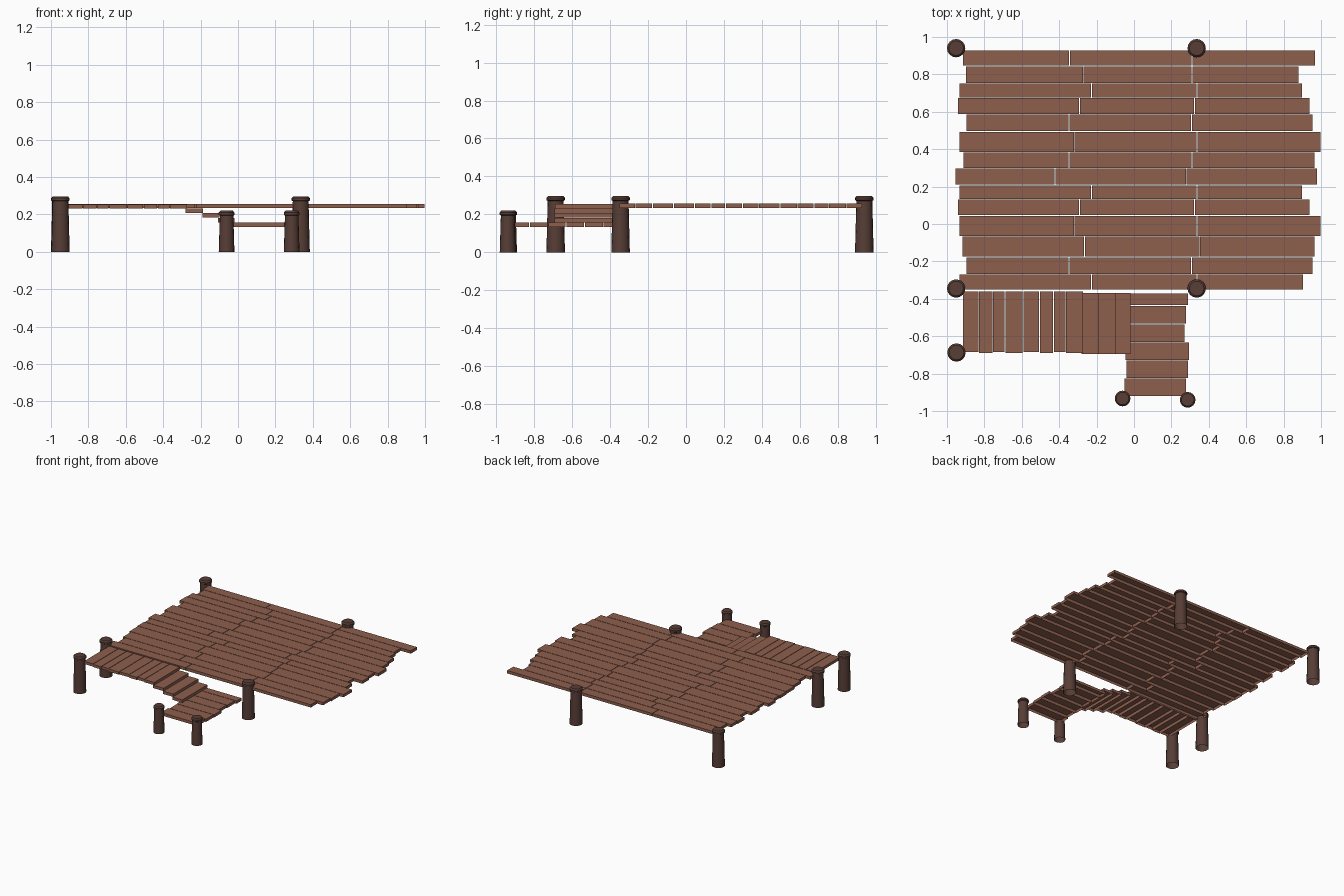
import bpy, bmesh, math

if "Cube" in bpy.data.objects:
    bpy.data.objects.remove(bpy.data.objects["Cube"])


def material(name, color):
    m = bpy.data.materials.new(name)
    m.diffuse_color = (*color, 1)
    m.use_nodes = True
    m.node_tree.nodes["Principled BSDF"].inputs["Base Color"].default_value = m.diffuse_color
    return m


PLANK = material("plank_wood", (0.27, 0.115, 0.076))
POST = material("post_wood", (0.095, 0.047, 0.037))


def finish(bm, name, mat):
    me = bpy.data.meshes.new(name)
    bm.to_mesh(me)
    bm.free()
    me.materials.append(mat)
    ob = bpy.data.objects.new(name, me)
    bpy.context.collection.objects.link(ob)
    return ob


def plank(bm, x0, x1, y0, y1, z0, z1):
    """A plank shell: top and four sides, open underneath."""
    lo = [bm.verts.new((x, y, z0)) for x, y in ((x0, y0), (x1, y0), (x1, y1), (x0, y1))]
    hi = [bm.verts.new((v.co.x, v.co.y, z1)) for v in lo]
    bm.faces.new(hi)
    for i in range(4):
        j = (i + 1) % 4
        bm.faces.new((lo[i], lo[j], hi[j], hi[i]))


GAP = 0.002

# Main deck: rows of three planks (back edge y, left end, two joints, right end)
rows = [
    (0.93, -0.915, -0.345, 0.31, 0.97),
    (0.845, -0.90, -0.272, 0.31, 0.882),
    (0.753, -0.936, -0.227, 0.337, 0.90),
    (0.675, -0.942, -0.292, 0.323, 0.94),
    (0.587, -0.898, -0.347, 0.308, 0.957),
    (0.495, -0.936, -0.32, 0.337, 1.0),
    (0.383, -0.914, -0.347, 0.31, 0.968),
    (0.298, -0.957, -0.422, 0.28, 0.98),
    (0.208, -0.936, -0.227, 0.337, 0.90),
    (0.132, -0.942, -0.292, 0.323, 0.94),
    (0.045, -0.936, -0.32, 0.337, 1.0),
    (-0.066, -0.92, -0.265, 0.352, 0.966),
    (-0.176, -0.898, -0.347, 0.308, 0.957),
    (-0.268, -0.936, -0.227, 0.337, 0.905),
]
bm = bmesh.new()
for i, (y, *xs) in enumerate(rows):
    y_end = rows[i + 1][0] if i + 1 < len(rows) else -0.352
    for a, b in zip(xs, xs[1:]):
        plank(bm, a + GAP, b - GAP, y_end + GAP, y - GAP, 0.234, 0.257)
finish(bm, "main_deck_planks", PLANK)

# Side walkway at deck height, planks running front to back
bm = bmesh.new()
xs = [-0.915, -0.83, -0.755, -0.69, -0.593, -0.505, -0.43, -0.365, -0.272]
for i, (a, b) in enumerate(zip(xs, xs[1:])):
    plank(bm, a + GAP, b - GAP, -0.69 if i % 2 else -0.684, -0.36, 0.232, 0.254)
finish(bm, "walkway_planks", PLANK)

# Three steps going down to the right
bm = bmesh.new()
for x0, x1, top in ((-0.282, -0.187, 0.231), (-0.19, -0.1, 0.207), (-0.108, -0.018, 0.181)):
    plank(bm, x0, x1, -0.694, -0.37, top - 0.023, top)
finish(bm, "steps", PLANK)

# Lower landing, planks running left to right
bm = bmesh.new()
landing = [
    (-0.37, -0.035, 0.29), (-0.436, -0.035, 0.277), (-0.535, -0.03, 0.27),
    (-0.632, -0.045, 0.293), (-0.728, -0.04, 0.288), (-0.825, -0.052, 0.278), (-0.922, 0, 0),
]
for (y, x0, x1), nxt in zip(landing, landing[1:]):
    plank(bm, x0, x1, nxt[0] + GAP, y - GAP, 0.133, 0.156)
finish(bm, "landing_planks", PLANK)


def post(name, x, y, r, h):
    """Tapered round post with a flared, bevelled cap, open underneath."""
    profile = [(1, 0), (0.86, h - 0.026), (1.0, h - 0.022), (1.0, h - 0.01), (0.8, h)]
    n = 16
    bm = bmesh.new()
    rings = [[bm.verts.new((x + r * k * math.cos(2 * math.pi * i / n),
                            y + r * k * math.sin(2 * math.pi * i / n), z))
              for i in range(n)] for k, z in profile]
    for lo, hi in zip(rings, rings[1:]):
        for i in range(n):
            j = (i + 1) % n
            bm.faces.new((lo[i], lo[j], hi[j], hi[i]))
    bm.faces.new(rings[-1])
    ob = finish(bm, name, POST)
    bpy.ops.object.select_all(action='DESELECT')
    ob.select_set(True)
    bpy.context.view_layer.objects.active = ob
    bpy.ops.object.shade_smooth_by_angle(angle=math.radians(30))


# Tall deck posts, walkway post and short landing posts
for x in (-0.951, 0.335):
    for y in (0.94, -0.345):
        post("deck_post", x, y, 0.049, 0.297)
post("walkway_post", -0.949, -0.687, 0.049, 0.297)
post("landing_post_left", -0.061, -0.933, 0.042, 0.22)
post("landing_post_right", 0.287, -0.94, 0.042, 0.22)
